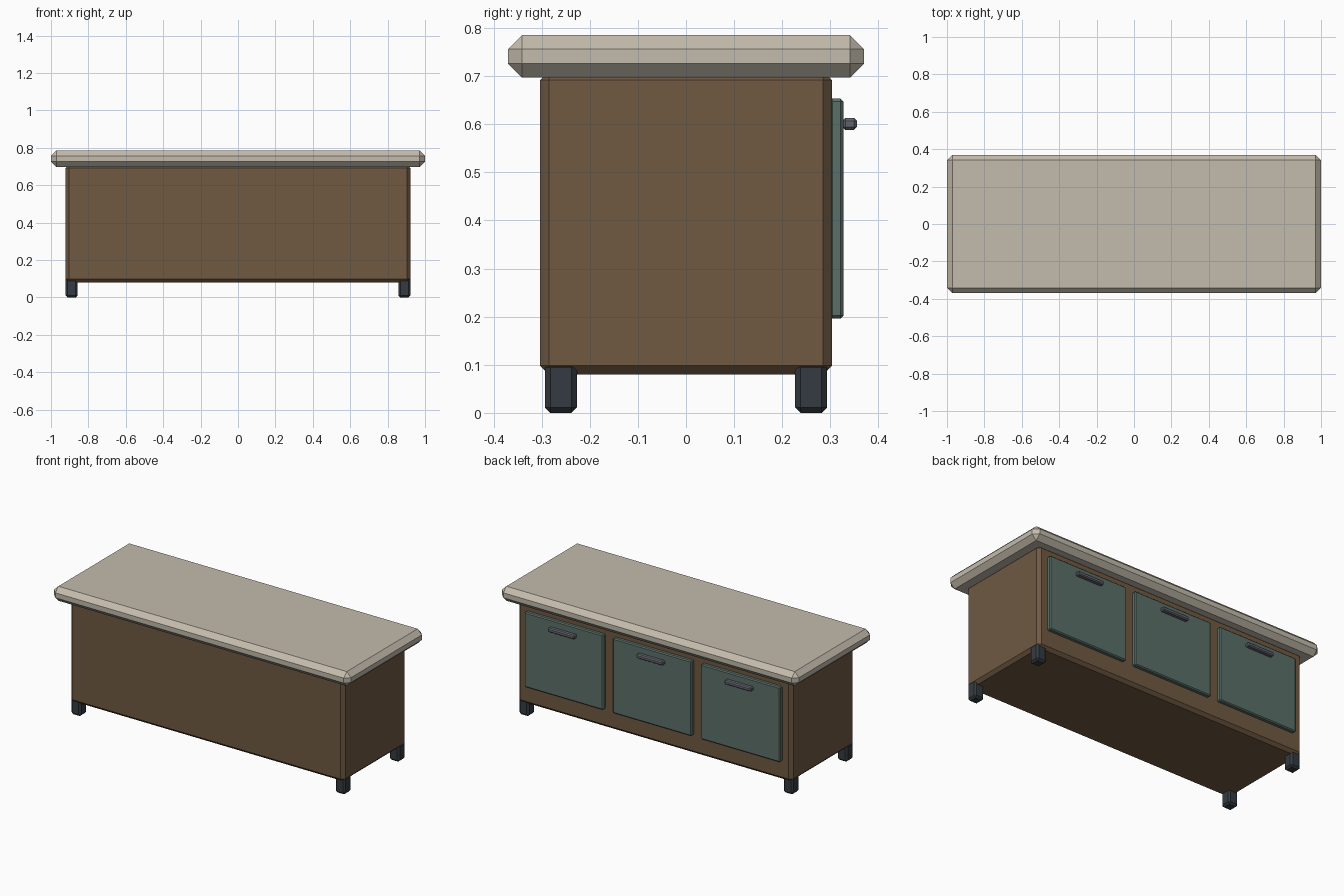
import bpy, bmesh
from mathutils import Matrix, Vector

if "Cube" in bpy.data.objects:
    bpy.data.objects.remove(bpy.data.objects["Cube"])


def material(name, rgb):
    m = bpy.data.materials.new(name)
    m.diffuse_color = (*rgb, 1)
    m.use_nodes = True
    m.node_tree.nodes["Principled BSDF"].inputs["Base Color"].default_value = m.diffuse_color
    return m


def box(name, lo, hi, bevel, mat):
    """Chamfered box between two corners."""
    lo, hi = Vector(lo), Vector(hi)
    bm = bmesh.new()
    bmesh.ops.create_cube(bm, size=1, matrix=Matrix.Translation((lo + hi) / 2) @ Matrix.Diagonal((*(hi - lo), 1)))
    bmesh.ops.bevel(bm, geom=bm.edges[:], offset=bevel, segments=1, affect='EDGES')
    me = bpy.data.meshes.new(name)
    bm.to_mesh(me)
    bm.free()
    me.materials.append(mat)
    ob = bpy.data.objects.new(name, me)
    bpy.context.collection.objects.link(ob)
    return ob


stone = material("stone", (0.55, 0.50, 0.415))
wood = material("wood", (0.16, 0.10, 0.055))
paint = material("door_paint", (0.105, 0.16, 0.14))
dark = material("foot_dark", (0.034, 0.044, 0.053))
metal = material("handle_metal", (0.13, 0.13, 0.165))

# Worktop and cabinet body
box("worktop", (-1, -0.37, 0.697), (1, 0.37, 0.785), 0.029, stone)
box("cabinet_body", (-0.922, -0.303, 0.08), (0.922, 0.303, 0.71), 0.018, wood)

# Feet at the four corners
for sx, side in ((-1, "left"), (1, "right")):
    for sy, end in ((-1, "front"), (1, "back")):
        x, y, r = sx * 0.89, sy * 0.26, 0.033
        box(f"foot_{end}_{side}", (x - r, y - r, 0), (x + r, y + r, 0.105), 0.011, dark)

# Three doors with bar handles on the back
for i in (-1, 0, 1):
    x = i * 0.595
    box(f"door_{i + 2}", (x - 0.266, 0.298, 0.196), (x + 0.266, 0.327, 0.653), 0.006, paint)
    box(f"handle_{i + 2}", (x - 0.09, 0.325, 0.588), (x + 0.09, 0.355, 0.613), 0.006, metal)
